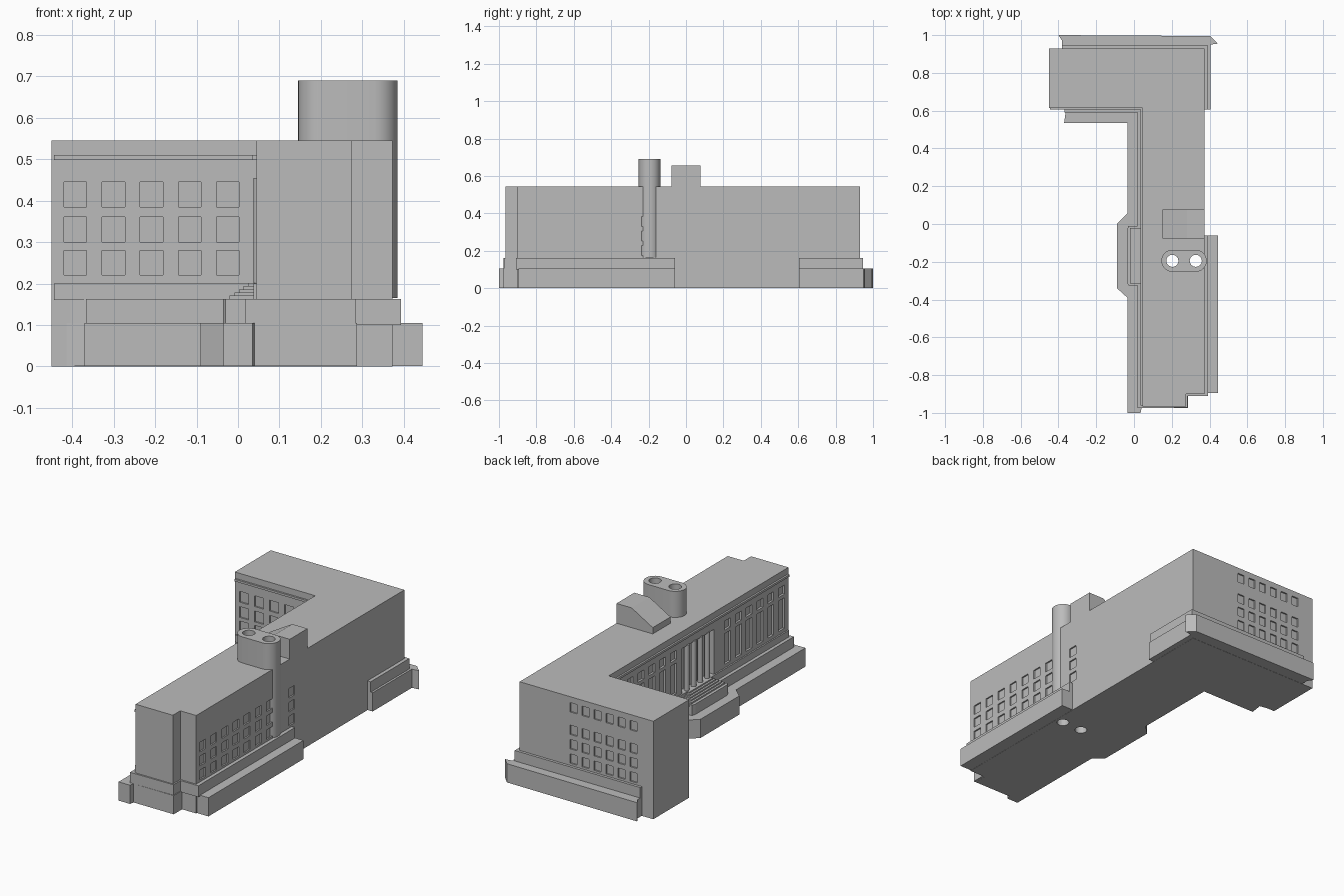
import bpy
import bmesh
import math

cube = bpy.data.objects.get("Cube")
if cube:
    bpy.data.objects.remove(cube, do_unlink=True)

stone = bpy.data.materials.new("grey_stone")
stone.use_nodes = True
GREY = (0.5, 0.5, 0.5, 1)
stone.diffuse_color = GREY
stone.node_tree.nodes["Principled BSDF"].inputs["Base Color"].default_value = GREY


def add_object(name, bm):
    bmesh.ops.recalc_face_normals(bm, faces=bm.faces)
    mesh = bpy.data.meshes.new(name)
    bm.to_mesh(mesh)
    bm.free()
    mesh.materials.append(stone)
    obj = bpy.data.objects.new(name, mesh)
    bpy.context.collection.objects.link(obj)
    return obj


def prism(name, outline, z0, z1):
    bm = bmesh.new()
    face = bm.faces.new([bm.verts.new((x, y, z0)) for x, y in outline])
    up = bmesh.ops.extrude_face_region(bm, geom=[face])["geom"]
    verts = [v for v in up if isinstance(v, bmesh.types.BMVert)]
    bmesh.ops.translate(bm, verts=verts, vec=(0, 0, z1 - z0))
    return add_object(name, bm)


def add_box(bm, x0, x1, y0, y1, z0, z1):
    verts = bmesh.ops.create_cube(bm, size=1)["verts"]
    bmesh.ops.scale(bm, verts=verts, vec=(x1 - x0, y1 - y0, z1 - z0))
    bmesh.ops.translate(bm, verts=verts,
                        vec=((x0 + x1) / 2, (y0 + y1) / 2, (z0 + z1) / 2))


def add_rod(bm, x, y, z0, z1, radius, sides=24):
    verts = bmesh.ops.create_cone(bm, cap_ends=True, segments=sides, radius1=radius,
                                  radius2=radius, depth=z1 - z0)["verts"]
    bmesh.ops.translate(bm, verts=verts, vec=(x, y, (z0 + z1) / 2))


def cut(obj, cutter):
    mod = obj.modifiers.new("cut", "BOOLEAN")
    mod.operation = "DIFFERENCE"
    mod.solver = "EXACT"
    mod.object = cutter
    bpy.context.view_layer.objects.active = obj
    bpy.ops.object.modifier_apply(modifier=mod.name)


ROOF = 0.545
EAST, WEST, COURT_X = 0.373, -0.45, 0.045
NORTH, COURT_Y = 0.93, 0.615

# L-shaped main block with a notched south-east corner
body = prism("main_block", [
    (COURT_X, -0.965), (0.275, -0.965), (0.275, -0.9), (EAST, -0.9), (EAST, NORTH),
    (WEST, NORTH), (WEST, COURT_Y), (COURT_X, COURT_Y)], 0, ROOF)

# Stepped base: low plinth and upper plinth
plinth = prism("low_plinth", [
    (-0.035, -1), (0.035, -1), (0.04, -0.975), (0.287, -0.975), (0.287, -0.895),
    (0.445, -0.895), (0.445, -0.06), (0.37, -0.06), (0.37, 0.605), (0.405, 0.605),
    (0.405, 0.95), (0.445, 0.955), (0.405, 0.995), (-0.4, 1), (-0.38, 0.97),
    (-0.38, 0.925), (-0.44, 0.925), (-0.44, 0.62), (-0.36, 0.605), (-0.37, 0.535),
    (-0.035, 0.535), (-0.035, 0.055), (-0.09, 0), (-0.09, -0.34), (-0.035, -0.39)],
    0.001, 0.105)
upper = prism("upper_plinth", [
    (0.018, -0.975), (0.283, -0.972), (0.283, -0.91), (0.393, -0.91), (0.393, -0.06),
    (0.37, -0.06), (0.37, 0.605), (0.393, 0.605), (0.393, 0.945), (-0.38, 0.945),
    (-0.38, 0.925), (-0.44, 0.925), (-0.44, 0.62), (-0.367, 0.61), (-0.367, 0.59),
    (0.018, 0.59), (0.018, -0.01), (-0.03, -0.01), (-0.036, -0.03), (-0.036, -0.31),
    (-0.03, -0.325), (0.018, -0.325)], 0.1, 0.163)

# Twin-flue chimney with rounded ends
CHIM_Y, CHIM_R = -0.195, 0.058
centres = (0.327, 0.203)
outline = []
for cx, start in zip(centres, (-90, 90)):
    for i in range(17):
        a = math.radians(start + i * 180 / 16)
        outline.append((cx + CHIM_R * math.cos(a), CHIM_Y + CHIM_R * math.sin(a)))
chimney = prism("chimney", outline, 0.165, 0.69)

# Recessed windows on every facade
DEPTH = 0.008
bm = bmesh.new()
for z in (0.175, 0.253, 0.33):
    for k in range(9):
        y = -0.87 + 0.098 * k
        if abs(y + 0.025 - CHIM_Y) > 0.06:
            add_box(bm, EAST - DEPTH, EAST + 0.05, y, y + 0.052, z, z + 0.053)
for z in (0.175, 0.255, 0.335, 0.46):
    for k in range(6):
        x = -0.35 + 0.074 * k
        add_box(bm, x, x + 0.042, NORTH - DEPTH, NORTH + 0.05, z, z + 0.052)
for z in (0.22, 0.3, 0.385):
    for k in range(5):
        x = -0.42 + 0.092 * k
        add_box(bm, x, x + 0.055, COURT_Y - 0.05, COURT_Y + DEPTH, z, z + 0.06)
PORTICO = (-0.31, -0.03)
for k in range(16):
    y = -0.93 + 0.095 * k
    if y + 0.055 < PORTICO[0] or y > PORTICO[1]:
        add_box(bm, COURT_X - 0.05, COURT_X + 0.012, y, y + 0.052, 0.22, 0.39)
        add_box(bm, COURT_X - 0.05, COURT_X + 0.012, y, y + 0.052, 0.41, 0.46)
add_box(bm, COURT_X - 0.05, COURT_X + 0.03, *PORTICO, 0.2, 0.45)
windows = add_object("window_cutter", bm)
cut(body, windows)

# Flues run down through the whole building
bm = bmesh.new()
for cx in centres:
    add_rod(bm, cx, CHIM_Y, -0.1, 0.8, 0.032)
flues = add_object("flue_cutter", bm)
for part in (body, plinth, upper, chimney):
    cut(part, flues)
for helper in (windows, flues):
    bpy.data.objects.remove(helper, do_unlink=True)

# Roof house, flat at the east and sloping down westward
bm = bmesh.new()
profile = [(EAST, 0.54), (EAST, 0.655), (0.28, 0.655), (0.15, 0.58), (0.15, 0.54)]
face = bm.faces.new([bm.verts.new((x, -0.078, z)) for x, z in profile])
ext = bmesh.ops.extrude_face_region(bm, geom=[face])["geom"]
bmesh.ops.translate(bm, verts=[v for v in ext if isinstance(v, bmesh.types.BMVert)],
                    vec=(0, 0.156, 0))
add_object("roof_house", bm)

# Cornice and base band along the courtyard walls
for name, out, z0, z1 in (("cornice", 0.01, 0.498, 0.51), ("base_band", 0.008, 0.16, 0.2)):
    bm = bmesh.new()
    add_box(bm, WEST + 0.006, COURT_X + 0.005, COURT_Y - out, COURT_Y + 0.005, z0, z1)
    add_box(bm, COURT_X - out, COURT_X + 0.005, -0.96, COURT_Y, z0, z1)
    add_object(name, bm)

# Portico columns and steps
bm = bmesh.new()
for k in range(4):
    add_rod(bm, COURT_X + 0.006, -0.26 + 0.06 * k, 0.19, 0.455, 0.014, 16)
columns = add_object("portico_columns", bm)
bm = bmesh.new()
for k in range(5):
    inset = 0.011 * k
    add_box(bm, -0.02 + inset, COURT_X + 0.005, -0.315 + inset, -0.02 - inset,
            0.16, 0.171 + 0.0075 * k)
add_object("portico_steps", bm)

# Smooth the round parts only
for obj in (chimney, columns, body):
    bpy.ops.object.select_all(action="DESELECT")
    obj.select_set(True)
    bpy.context.view_layer.objects.active = obj
    bpy.ops.object.shade_smooth_by_angle(angle=math.radians(30))
